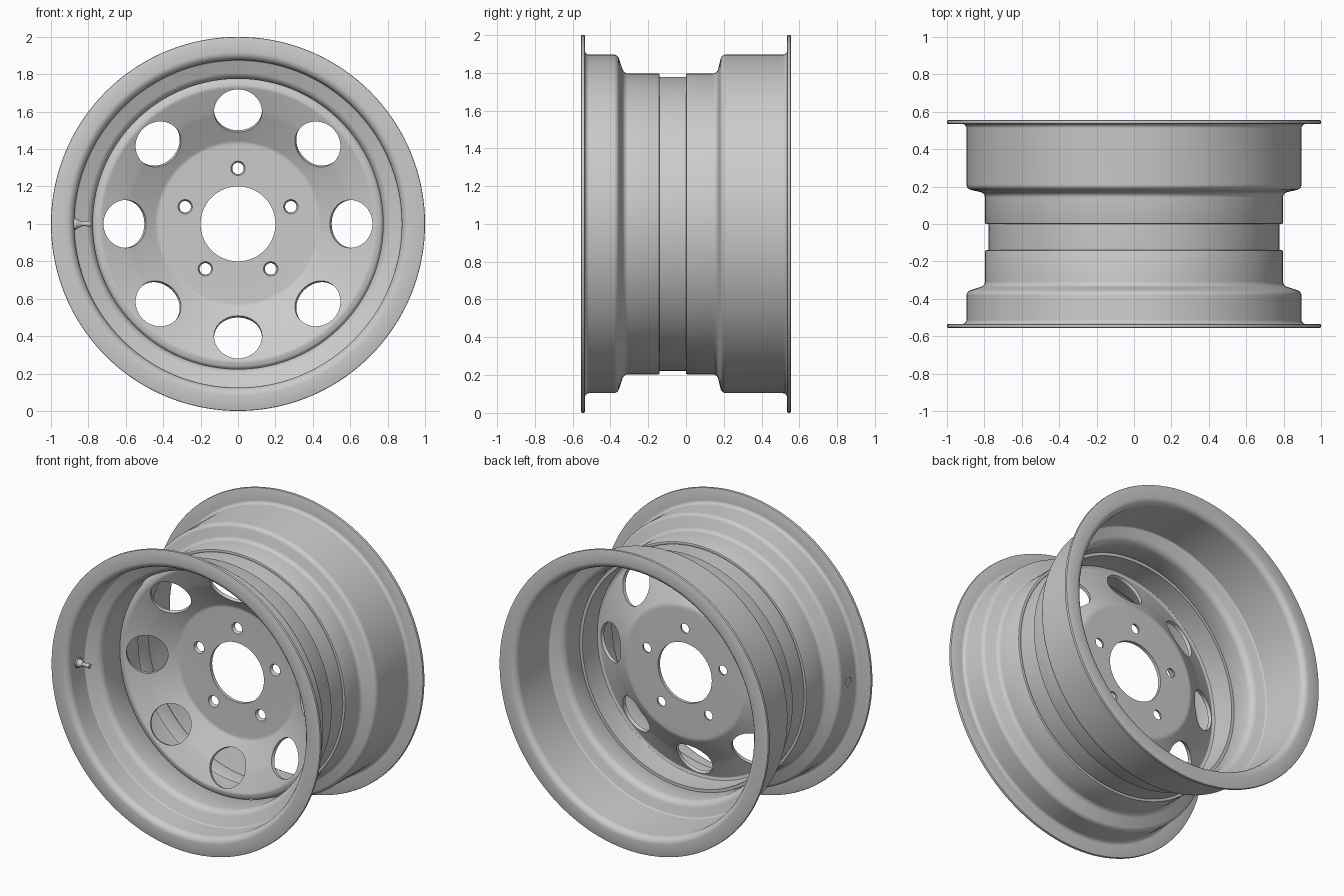
import bpy, bmesh, math
from mathutils import Vector, Matrix

if "Cube" in bpy.data.objects:
    bpy.data.objects.remove(bpy.data.objects["Cube"])

SEG = 144
CZ = 1.0  # axle height


def fillet(path, n=5):
    """Round each (y, r, radius) corner of a polyline."""
    pts = [Vector(p[:2]) for p in path]
    out = [pts[0]]
    for i in range(1, len(pts) - 1):
        p, rad = pts[i], path[i][2]
        a, b = (pts[i - 1] - p).normalized(), (pts[i + 1] - p).normalized()
        ang = a.angle(b)
        d = rad / math.tan(ang / 2)
        c = p + (a + b).normalized() * (rad / math.sin(ang / 2))
        s, e = p + a * d - c, p + b * d - c
        for k in range(n + 1):
            out.append(c + s.lerp(e, k / n).normalized() * rad)
    return out + [pts[-1]]


def sheet_ring(name, path, t):
    """Revolve a bent sheet of thickness t around the y axis."""
    outer = fillet(path)
    inner = []
    for i, p in enumerate(outer):
        ts = []
        if i > 0:
            ts.append((p - outer[i - 1]).normalized())
        if i < len(outer) - 1:
            ts.append((outer[i + 1] - p).normalized())
        tan = sum(ts, Vector((0, 0))).normalized()
        inner.append(p - Vector((-tan.y, tan.x)) * t / tan.dot(ts[0]))
    loop = outer + inner[::-1]
    bm = bmesh.new()
    rings = []
    for k in range(SEG):
        a = 2 * math.pi * k / SEG
        rings.append([bm.verts.new((r * math.cos(a), y, CZ + r * math.sin(a))) for y, r in loop])
    m = len(loop)
    for k in range(SEG):
        A, B = rings[k], rings[(k + 1) % SEG]
        for j in range(m):
            bm.faces.new((A[j], A[(j + 1) % m], B[(j + 1) % m], B[j]))
    return finish(name, bm)


def finish(name, bm):
    bmesh.ops.recalc_face_normals(bm, faces=bm.faces)
    me = bpy.data.meshes.new(name)
    bm.to_mesh(me)
    bm.free()
    ob = bpy.data.objects.new(name, me)
    bpy.context.collection.objects.link(ob)
    return ob


def add_cone(bm, pos, direction, r1, r2, length, seg=40):
    """Cone or cylinder centred on pos, r2 at the end direction points to."""
    q = Vector(direction).to_track_quat('Z', 'Y').to_matrix().to_4x4()
    bmesh.ops.create_cone(bm, cap_ends=True, segments=seg, radius1=r1, radius2=r2,
                          depth=length, matrix=Matrix.Translation(pos) @ q)


def activate(ob):
    bpy.ops.object.select_all(action='DESELECT')
    ob.select_set(True)
    bpy.context.view_layer.objects.active = ob


def cut(ob, bm):
    cutter = finish("cutter", bm)
    cutter.hide_render = True
    mod = ob.modifiers.new("holes", 'BOOLEAN')
    mod.object = cutter
    mod.solver = 'EXACT'
    activate(ob)
    bpy.ops.object.modifier_apply(modifier=mod.name)
    bpy.data.objects.remove(cutter)


def smooth(ob, bevel=0.0):
    activate(ob)
    if bevel:
        mod = ob.modifiers.new("edge", 'BEVEL')
        mod.width, mod.segments = bevel, 2
        mod.limit_method, mod.angle_limit = 'ANGLE', math.radians(60)
        bpy.ops.object.modifier_apply(modifier=mod.name)
    bpy.ops.object.shade_smooth_by_angle(angle=math.radians(35))


# rim halves
front_rim = sheet_ring("front_rim", [
    (-.535, 1.0), (-.535, .896, .022), (-.362, .896, .03), (-.328, .796, .03), (-.14, .796)], .02)
back_rim = sheet_ring("back_rim", [
    (0, .796), (.165, .796, .03), (.188, .896, .03), (.535, .896, .022), (.535, 1.0)], .02)

# centre disc with hub plate, dished face and outer flange
disc = sheet_ring("centre_disc", [
    (-.01, .20), (-.01, .435, .04), (-.105, .60, .3), (-.165, .735, .03), (-.155, .778, .025), (.02, .778)], .022)

# window, lug and valve holes
bm = bmesh.new()
for i in range(8):
    a = math.pi * i / 4
    c, s = math.cos(a), math.sin(a)
    add_cone(bm, (.605 * c, -.10, CZ + .605 * s), (-.45 * c, -.89, -.45 * s), .128, .128, .16, 48)
for i in range(5):
    a = math.pi / 2 + 2 * math.pi * i / 5
    add_cone(bm, (.297 * math.cos(a), 0, CZ + .297 * math.sin(a)), (0, -1, 0), .017, .053, .1, 32)
cut(disc, bm)

bm = bmesh.new()
add_cone(bm, (-.885, -.45, CZ), (1, 0, 0), .026, .026, .08, 24)
cut(front_rim, bm)

smooth(front_rim, .006)
smooth(back_rim, .006)
smooth(disc)

# valve stem: grommet, tapered body, stem, cap
bm = bmesh.new()
for x0, x1, r1, r2 in [(-.89, -.872, .0262, .0262), (-.876, -.866, .033, .033),
                       (-.866, -.835, .028, .014), (-.84, -.80, .012, .012), (-.81, -.785, .015, .015)]:
    add_cone(bm, ((x0 + x1) / 2, -.45, CZ), (1, 0, 0), r1, r2, x1 - x0, 24)
smooth(finish("valve_stem", bm))
